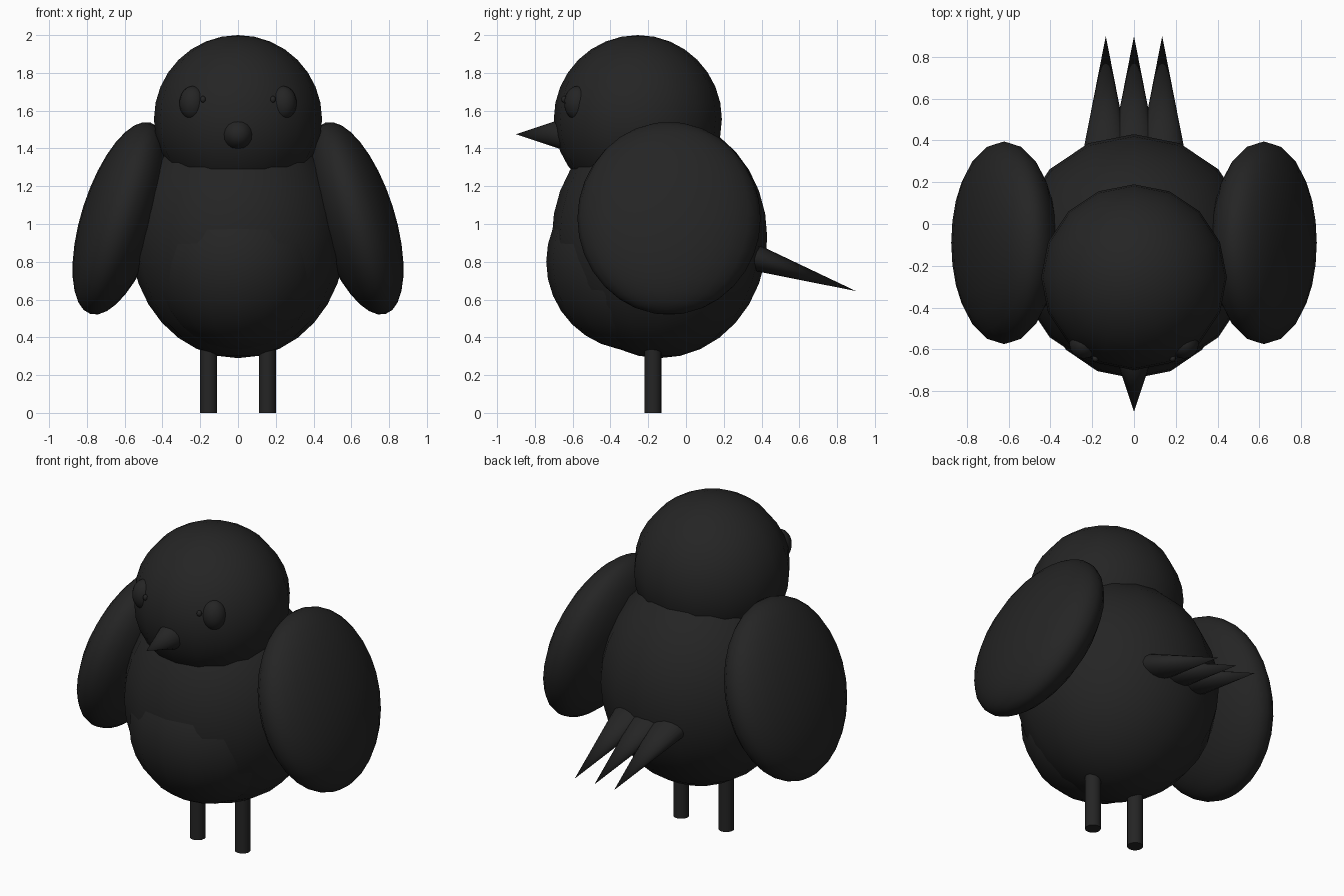
import bpy, math
from mathutils import Vector

cube = bpy.data.objects.get("Cube")
if cube:
    bpy.data.objects.remove(cube, do_unlink=True)

black = bpy.data.materials.new("soft black")
black.use_nodes = True
colour = (0.018, 0.018, 0.018, 1)
black.diffuse_color = colour
black.node_tree.nodes["Principled BSDF"].inputs["Base Color"].default_value = colour


def finish(name, angle):
    ob = bpy.context.object
    ob.name = name
    ob.data.materials.append(black)
    bpy.ops.object.transform_apply(location=False, rotation=False, scale=True)
    bpy.ops.object.shade_smooth_by_angle(angle=math.radians(angle))
    return ob


def ball(name, centre, radii, segments=16, rings=16, tilt=0):
    bpy.ops.mesh.primitive_uv_sphere_add(segments=segments, ring_count=rings,
                                         radius=1, location=centre)
    ob = bpy.context.object
    ob.scale = radii
    ob.rotation_euler = (0, tilt, 0)
    return finish(name, 60)


def spike(name, base, tip, width, height):
    # cone lying along y, pointing from base to tip
    base, tip = Vector(base), Vector(tip)
    axis = tip - base
    bpy.ops.mesh.primitive_cone_add(vertices=16, radius1=1, depth=axis.length,
                                    location=(base + tip) / 2)
    ob = bpy.context.object
    ob.scale = (width, height, 1)
    ob.rotation_euler = (math.atan2(-axis.y, axis.z), 0, 0)
    return finish(name, 50)


# Body, belly and head
ball("body", (0, -0.14, 0.93), (0.57, 0.57, 0.64))
ball("belly", (0, -0.27, 0.80), (0.46, 0.47, 0.47))
ball("head", (0, -0.255, 1.555), (0.445, 0.445, 0.445))

# Beak
spike("beak", (0, -0.65, 1.475), (0, -0.9, 1.475), 0.083, 0.083)

# Paired parts
for side, s in (("left", 1), ("right", -1)):
    ball(side + "_eye", (s * 0.24, -0.575, 1.64), (0.07, 0.07, 0.09))
    ball(side + "_pupil", (s * 0.185, -0.645, 1.66), (0.015, 0.015, 0.018), 10, 8)
    ball(side + "_wing", (s * 0.622, -0.09, 1.03), (0.207, 0.485, 0.531),
         24, 16, -s * math.radians(17.6))
    bpy.ops.mesh.primitive_cylinder_add(vertices=16, radius=0.045, depth=0.45,
                                        location=(s * 0.155, -0.175, 0.225))
    finish(side + "_leg", 40)

# Tail feathers
for name, x in (("left", 0.135), ("middle", 0), ("right", -0.135)):
    spike(name + "_tail_feather", (x, 0.365, 0.822), (x, 0.9, 0.645), 0.105, 0.07)
